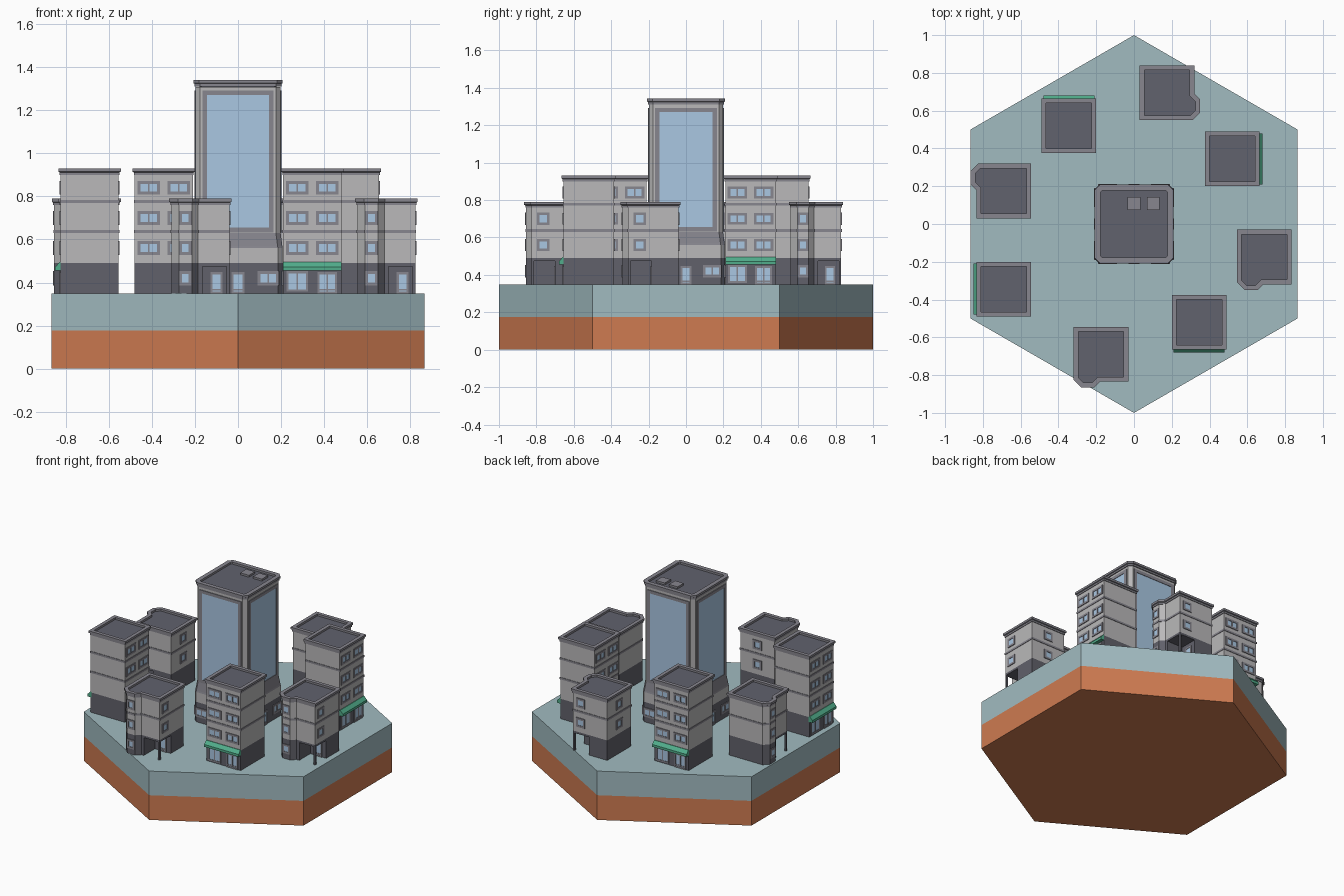
import bpy, bmesh, math
from mathutils import Matrix, Vector

if "Cube" in bpy.data.objects:
    bpy.data.objects.remove(bpy.data.objects["Cube"])

def material(name, rgb):
    m = bpy.data.materials.new(name)
    m.diffuse_color = (*[(c / 255) ** 2.2 for c in rgb], 1)
    m.use_nodes = True
    m.node_tree.nodes["Principled BSDF"].inputs["Base Color"].default_value = m.diffuse_color
    return m

MATS = {k: material(k, c) for k, c in dict(
    earth=(205, 122, 82), ground=(160, 186, 191), wall=(184, 183, 184), dark=(97, 97, 106),
    trim=(134, 133, 141), roof=(97, 98, 109), glass=(168, 198, 226), awning=(82, 172, 138)).items()}
parts = {}                      # part name -> (bmesh, material)
GROUND = 0.348
frame = Matrix()                # placement of the building being made
prefix = ""

def get_bm(name, mat):
    return parts.setdefault(prefix + name, (bmesh.new(), MATS[mat]))[0]

def loft(name, mat, rings, closed=False, rot=0):
    """Skin a list of equal-length 3D rings; cap the ends or close into a tube."""
    bm = get_bm(name, mat)
    mtx = frame @ Matrix.Rotation(math.radians(rot), 4, 'Z')
    vs = [[bm.verts.new(mtx @ Vector(p)) for p in r] for r in rings]
    n = len(vs[0])
    pairs = list(zip(vs, vs[1:])) + ([(vs[-1], vs[0])] if closed else [])
    for a, b in pairs:
        for i in range(n):
            bm.faces.new((a[i], a[(i + 1) % n], b[(i + 1) % n], b[i]))
    if not closed:
        bm.faces.new(vs[0][::-1])
        bm.faces.new(vs[-1])

def flat(pts, z):
    return [(x, y, z) for x, y in pts]

def prism(name, mat, pts, z0, z1, rot=0):
    loft(name, mat, [flat(pts, z0), flat(pts, z1)], rot=rot)

def box(name, mat, x0, x1, y0, y1, z0, z1, rot=0):
    prism(name, mat, [(x0, y0), (x1, y0), (x1, y1), (x0, y1)], z0, z1, rot)

def offset(pts, d):
    """Move every edge of a counter-clockwise outline outward by d."""
    out = []
    for i, p in enumerate(pts):
        a, p, b = Vector(pts[i - 1]), Vector(p), Vector(pts[(i + 1) % len(pts)])
        e, f = (p - a).normalized(), (b - p).normalized()
        n, m = Vector((e.y, -e.x)), Vector((f.y, -f.x))
        out.append(tuple(p + (n + m) * d / (1 + n.dot(m))))
    return out

def square(h, c):
    return [(-h + c, -h), (h - c, -h), (h, -h + c), (h, h - c),
            (h - c, h), (-h + c, h), (-h, h - c), (-h, -h + c)]

def roof(pts, top, inset=0.015):
    # parapet with a stepped lip around a sunken roof deck
    prism("roof_deck", "roof", offset(pts, -inset + 0.002), top - 0.04, top - 0.014)
    prof = [(-inset, -0.03), (0.004, -0.03), (0.004, -0.018), (0.01, -0.015), (0.01, 0), (-inset, 0)]
    loft("parapet", "trim", [flat(offset(pts, d), top + z) for d, z in prof], closed=True)

def band(pts, z, h=0.014):
    prism("wall_bands", "trim", offset(pts, 0.003), z, z + h)

def window(rot, dist, u, z, w, h, panes=1, edge=0.014, mat="trim", name="window"):
    """Framed window centred at (u, z) on the face turned by rot degrees."""
    y0, y1 = -dist - 0.005, -dist + 0.004
    box(name + "_glass", "glass", u - w / 2 + edge / 2, u + w / 2 - edge / 2, -dist - 0.002, y1,
        z - h / 2 + edge / 2, z + h / 2 - edge / 2, rot)
    for s in (-1, 1):
        zc, xc = z + s * (h - edge) / 2, u + s * (w - edge) / 2
        box(name + "_frames", mat, u - w / 2, u + w / 2, y0, y1, zc - edge / 2, zc + edge / 2, rot)
        box(name + "_frames", mat, xc - edge / 2, xc + edge / 2, y0, y1, z - h / 2 + edge, z + h / 2 - edge, rot)
    for i in range(1, panes):
        xc = u - w / 2 + w * i / panes
        box(name + "_frames", mat, xc - 0.004, xc + 0.004, y0, y1, z - h / 2 + edge, z + h / 2 - edge, rot)

def door(rot, dist, u, w=0.055, panes=1):
    window(rot, dist, u, GROUND + 0.05, w, 0.1, panes, 0.01, name="door")
    box("door_frames", "trim", u - w / 2, u + w / 2, -dist - 0.004, -dist + 0.004, 0.362, 0.37, rot)

def place(name, x, y, rot):
    global frame, prefix
    prefix = name + "_"
    frame = Matrix.Translation((x, y, 0)) @ Matrix.Rotation(math.radians(rot), 4, 'Z')

def shop_building():
    sq = [(-.135, -.135), (.135, -.135), (.135, .135), (-.135, .135)]
    prism("ground_floor", "dark", sq, GROUND, 0.49)
    prism("upper_walls", "wall", sq, 0.49, 0.90)
    for z in (0.63, 0.77):
        band(sq, z)
    roof(sq, 0.93)
    for rot in (0, 180):
        for u in (-.07, .07):
            for z in (0.56, 0.70, 0.84):
                window(rot, .135, u, z, 0.104, 0.064, 2)
    # shopfront, glazed door and sloped awning
    window(0, .135, -.07, 0.405, 0.1, 0.095, 2, 0.01)
    door(0, .135, .07, 0.09, 2)
    sec = [(-.13, .455), (-.13, .495), (-.139, .495), (-.16, .472), (-.16, .455)]
    loft("awning", "awning", [[(x, y, z) for y, z in sec] for x in (-.135, .135)])

def bay_building():
    bay = [(-.135, -.13), (-.1, -.165), (-.04, -.165), (-.01, -.135)]
    rest = [(.135, .135), (-.135, .135)]
    full = bay + [(.135, -.135)] + rest
    # ground floor with an open porch cut out of the corner
    prism("ground_floor", "dark", bay + [(.01, -.135), (.01, -.01), (.135, -.01)] + rest, GROUND, 0.475)
    prism("porch_ceiling", "dark", full, 0.475, 0.49)
    box("porch_post", "dark", .122, .135, -.135, -.122, GROUND, 0.475)
    door(0, .01, .075)
    prism("upper_walls", "wall", full, 0.49, 0.76)
    band(full, 0.63)
    roof(full, 0.79)
    for z in (0.42, 0.56, 0.70):
        window(0, .165, -.07, z, 0.06, 0.066)
    for z in (0.56, 0.70):
        window(90, .135, -.073, z, 0.068, 0.066)
        window(180, .135, 0, z, 0.068, 0.066)

def tower():
    base, mid, shaft = square(.208, .022), square(.206, .022), square(.198, .022)
    prism("ground_floor", "dark", base, GROUND, 0.49)
    prism("base_walls", "wall", base, 0.49, 0.56)
    loft("base_ledge", "trim", [flat(base, 0.56), flat(mid, 0.57), flat(shaft, 0.63)])
    prism("shaft", "wall", shaft, 0.63, 1.31)
    roof(shaft, 1.342, 0.02)
    for rot in range(0, 360, 90):
        window(rot, .198, 0, 0.963, 0.33, 0.66, 1, 0.022, name="curtain_wall")
        door(rot, .208, 0, 0.06)
        for u in (-.14, .14):
            window(rot, .208, u, 0.42, 0.1, 0.066, 2)
    for x in (0, .102):     # rooftop vents
        box("roof_vents", "trim", x - .034, x + .034, .074, .142, 1.31, 1.342)

# hexagonal ground slab
place("base", 0, 0, 0)
hexa = [(math.sin(math.pi * i / 3), -math.cos(math.pi * i / 3)) for i in range(6)]
prism("earth_layer", "earth", hexa, 0, 0.176)
prism("ground_layer", "ground", hexa, 0.176, GROUND)

place("tower", 0, 0, 0)
tower()
for i, (x, y, r) in enumerate([(.345, -.52, 0), (.52, .345, 90), (-.345, .52, 180), (-.69, -.345, -90)]):
    place(f"shop_building_{i + 1}", x, y, r)
    shop_building()
for i, (x, y, r) in enumerate([(-.175, -.69, 0), (.69, -.175, 0), (.175, .695, 90), (-.69, .175, -90)]):
    place(f"bay_building_{i + 1}", x, y, r)
    bay_building()

# turn collected parts into objects
for name, (bm, mat) in parts.items():
    bmesh.ops.recalc_face_normals(bm, faces=bm.faces)
    me = bpy.data.meshes.new(name)
    bm.to_mesh(me)
    bm.free()
    me.materials.append(mat)
    bpy.context.collection.objects.link(bpy.data.objects.new(name, me))
